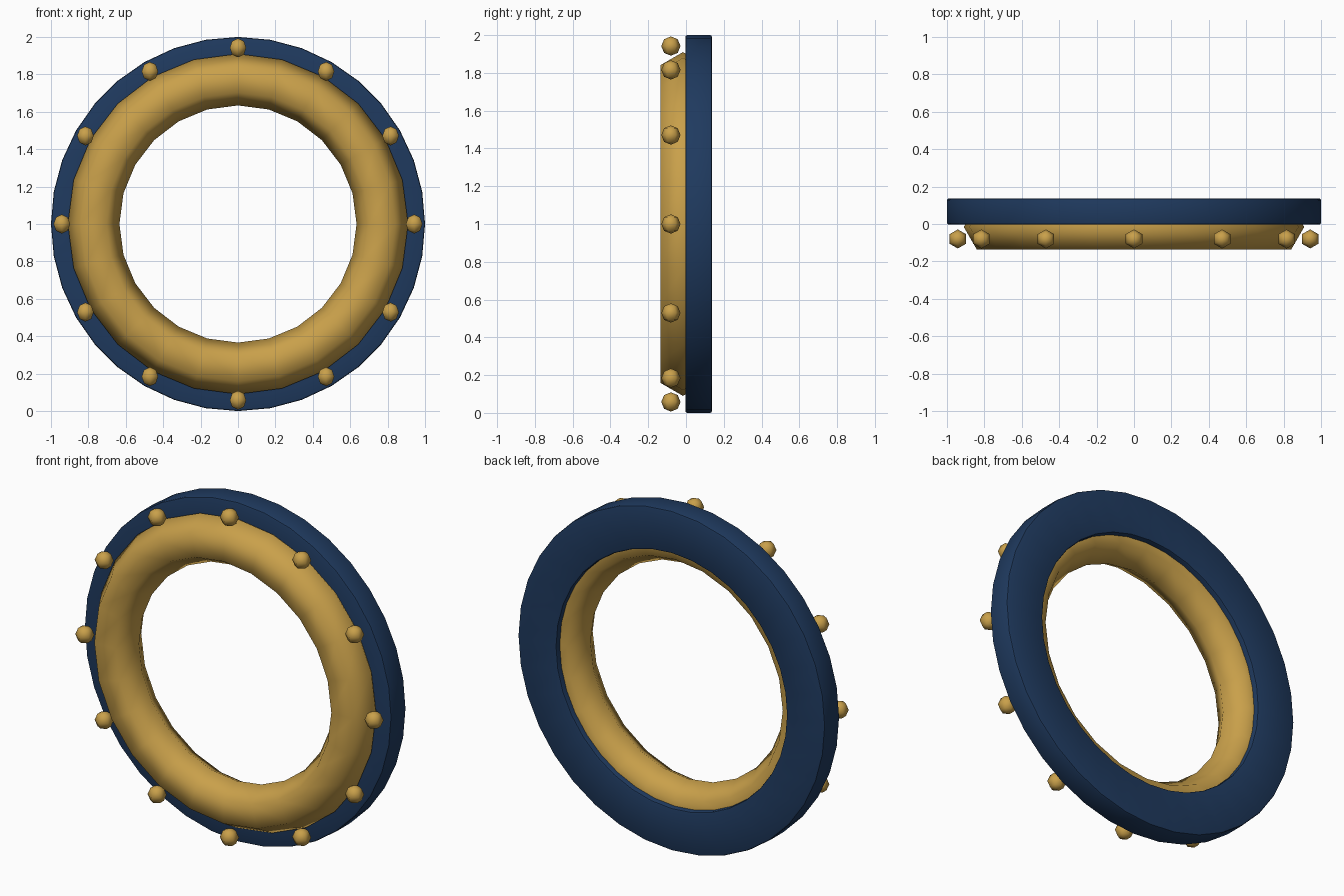
import bpy, bmesh, math
from mathutils import Matrix

if "Cube" in bpy.data.objects:
    bpy.data.objects.remove(bpy.data.objects["Cube"])

CENTER_Z = 1.0


def material(name, rgb):
    mat = bpy.data.materials.new(name)
    mat.diffuse_color = (*rgb, 1.0)
    mat.use_nodes = True
    mat.node_tree.nodes["Principled BSDF"].inputs["Base Color"].default_value = mat.diffuse_color
    return mat


navy = material("navy blue", (0.0137, 0.0423, 0.1144))
gold = material("warm gold", (0.584, 0.352, 0.069))


def add_object(name, bm, mat):
    bmesh.ops.recalc_face_normals(bm, faces=bm.faces)
    for face in bm.faces:
        face.smooth = True
    mesh = bpy.data.meshes.new(name)
    bm.to_mesh(mesh)
    bm.free()
    mesh.materials.append(mat)
    obj = bpy.data.objects.new(name, mesh)
    bpy.context.collection.objects.link(obj)
    return obj


def lathe(name, profile, steps, mat):
    """Sweep a closed (radius, y) profile around the y axis."""
    bm = bmesh.new()
    loops = []
    for i in range(steps):
        a = 2 * math.pi * i / steps
        loops.append([bm.verts.new((r * math.cos(a), y, CENTER_Z + r * math.sin(a)))
                      for r, y in profile])
    n = len(profile)
    for i in range(steps):
        here, there = loops[i], loops[(i + 1) % steps]
        for j in range(n):
            k = (j + 1) % n
            bm.faces.new((here[j], here[k], there[k], there[j]))
    return add_object(name, bm, mat)


# Flat outer ring with softened edges
outer_ring = lathe("outer_ring",
                   [(0.75, -0.003), (1.0, -0.003), (1.0, 0.137), (0.75, 0.137)],
                   36, navy)
bevel = outer_ring.modifiers.new("edge_bevel", 'BEVEL')
bevel.width = 0.01
bevel.segments = 2
bevel.limit_method = 'ANGLE'
bevel.angle_limit = math.radians(40)
bpy.context.view_layer.objects.active = outer_ring
outer_ring.select_set(True)
bpy.ops.object.modifier_apply(modifier=bevel.name)
bpy.ops.object.shade_smooth_by_angle(angle=math.radians(40))

# Rounded inner band with a six-sided section
section = [(0.772 + 0.138 * math.cos(math.pi * i / 3),
            -0.016 + 0.138 * math.sin(math.pi * i / 3)) for i in range(6)]
lathe("inner_band", section, 24, gold)

# Twelve studs around the rim
for i in range(12):
    a = 2 * math.pi * i / 12
    bm = bmesh.new()
    bmesh.ops.create_uvsphere(
        bm, u_segments=6, v_segments=4, radius=0.051,
        matrix=Matrix.Translation((0.942 * math.cos(a), -0.08,
                                   CENTER_Z + 0.942 * math.sin(a))))
    add_object(f"stud_{i + 1}", bm, gold)
